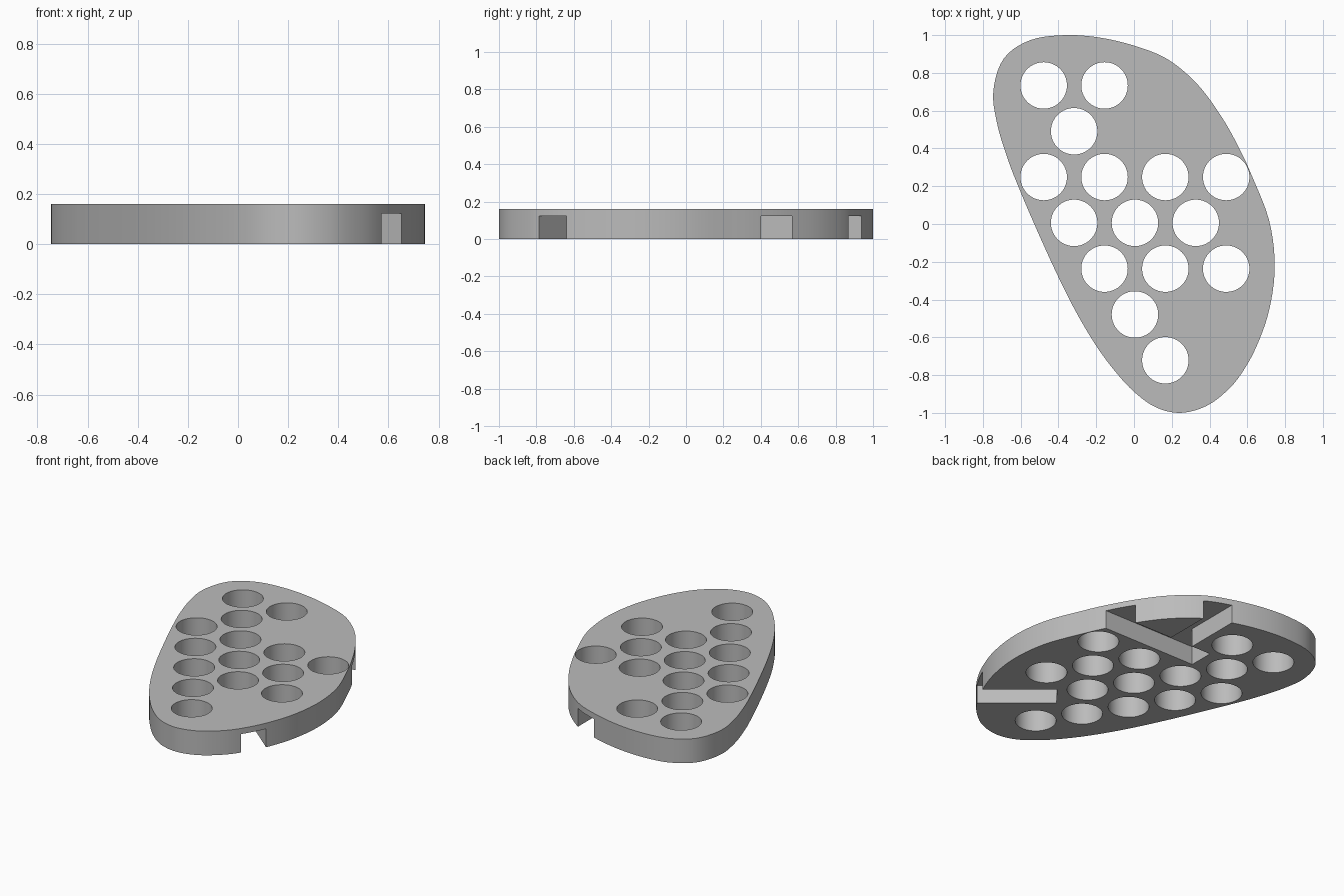
import bpy, bmesh, math
from mathutils import Vector, Matrix

cube = bpy.data.objects.get("Cube")
if cube:
    bpy.data.objects.remove(cube, do_unlink=True)

THICK, SLOT_DEPTH, SLOT_WIDTH, HOLE_R = 0.16, 0.122, 0.165, 0.123

grey = bpy.data.materials.new("plain grey")
grey.use_nodes = True
grey.diffuse_color = (0.5, 0.5, 0.5, 1)
grey.node_tree.nodes["Principled BSDF"].inputs["Base Color"].default_value = (0.5, 0.5, 0.5, 1)


def make_object(name, bm):
    bmesh.ops.recalc_face_normals(bm, faces=bm.faces)
    mesh = bpy.data.meshes.new(name)
    bm.to_mesh(mesh)
    bm.free()
    mesh.materials.append(grey)
    obj = bpy.data.objects.new(name, mesh)
    bpy.context.collection.objects.link(obj)
    return obj


def smooth_loop(points, steps):
    """Closed Catmull-Rom curve through the points."""
    pts, out = [Vector(p) for p in points], []
    n = len(pts)
    for i in range(n):
        a, b, c, d = (pts[(i + k) % n] for k in (-1, 0, 1, 2))
        for s in range(steps):
            t = s / steps
            out.append(b + (c - a) * t / 2 + (a * 2 - b * 5 + c * 4 - d) * t * t / 2
                       + (b * 3 - a - c * 3 + d) * t ** 3 / 2)
    return out


def cut(target, cutter):
    cutter.hide_render = True
    mod = target.modifiers.new("cut", "BOOLEAN")
    mod.operation, mod.solver, mod.object = "DIFFERENCE", "EXACT", cutter
    bpy.context.view_layer.objects.active = target
    bpy.ops.object.modifier_apply(modifier=mod.name)
    bpy.data.objects.remove(cutter, do_unlink=True)


# Rounded, slanted plate
outline = [(.745, -.22), (.715, .02), (.622, .26), (.555, .405), (.465, .565), (.34, .735),
           (.185, .868), (.02, .938), (-.17, .985), (-.36, 1), (-.55, .973), (-.69, .875),
           (-.745, .7), (-.722, .52), (-.667, .34), (-.613, .2), (-.528, 0), (-.415, -.25),
           (-.31, -.46), (-.2, -.645), (-.1, -.78), (0, -.888), (.115, -.97), (.245, -1),
           (.38, -.965), (.49, -.885), (.57, -.79), (.65, -.645), (.717, -.45)]
bm = bmesh.new()
base = bm.faces.new([bm.verts.new((p.x, p.y, 0)) for p in smooth_loop(outline, 5)])
top = bmesh.ops.extrude_face_region(bm, geom=[base])
bmesh.ops.translate(bm, vec=(0, 0, THICK),
                    verts=[v for v in top["geom"] if isinstance(v, bmesh.types.BMVert)])
plate = make_object("perforated_plate", bm)

# Through holes on a staggered grid: row -> columns
rows = {3: (-3, -1), 2: (-2,), 1: (-3, -1, 1, 3), 0: (-2, 0, 2),
        -1: (-1, 1, 3), -2: (0,), -3: (1,)}
bm = bmesh.new()
for row, columns in rows.items():
    for col in columns:
        place = Matrix.Translation((.005 + .161 * col, .006 + .2425 * row, THICK / 2))
        bmesh.ops.create_cone(bm, cap_ends=True, segments=64, radius1=HOLE_R,
                              radius2=HOLE_R, depth=THICK * 2, matrix=place)
cut(plate, make_object("hole_cutter", bm))


# Slots in the underside, open at the rim: inner end, angle
def cut_slot(x, y, angle, length=1.0):
    bm = bmesh.new()
    place = (Matrix.Translation((x, y, 0)) @ Matrix.Rotation(math.radians(angle), 4, "Z")
             @ Matrix.Translation((length / 2, 0, 0))
             @ Matrix.Diagonal((length, SLOT_WIDTH, SLOT_DEPTH * 2, 1)))
    bmesh.ops.create_cube(bm, size=1, matrix=place)
    cut(plate, make_object("slot_cutter", bm))


cut_slot(.257, -.416, -39.8)
cut_slot(-.12, .484, 0)
cut_slot(.102, .484, 90)

# Smooth rim and hole walls, crisp edges
bpy.ops.object.select_all(action="DESELECT")
plate.select_set(True)
bpy.context.view_layer.objects.active = plate
bpy.ops.object.shade_smooth_by_angle(angle=math.radians(30))
